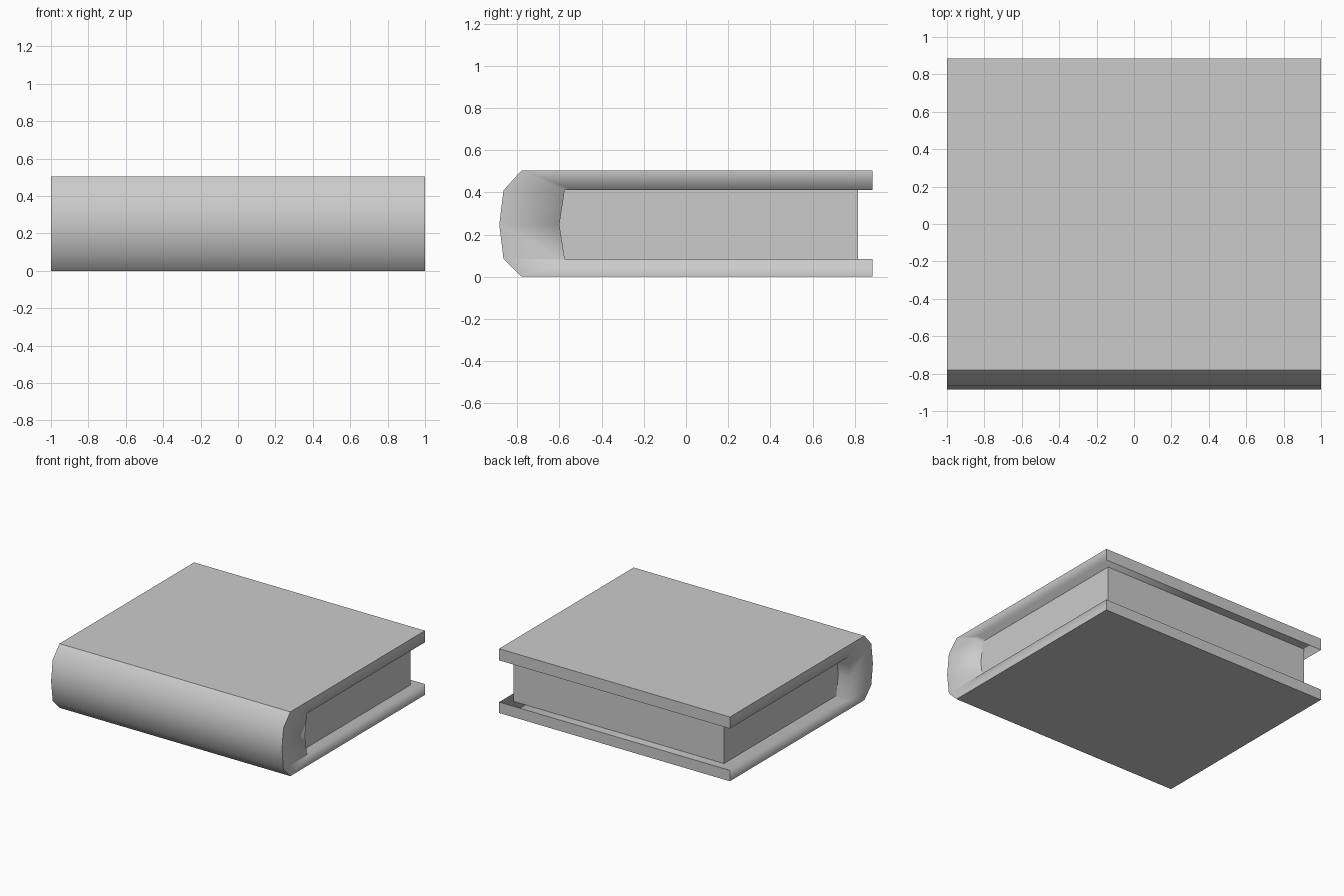
import bpy, bmesh

if "Cube" in bpy.data.objects:
    bpy.data.objects.remove(bpy.data.objects["Cube"])

# Cover cross-section (y, z): matching outer and inner points, back edge -> spine -> back edge
OUTER = [(0.885, 0.503), (-0.78, 0.503), (-0.865, 0.41), (-0.885, 0.247),
         (-0.865, 0.085), (-0.78, 0.0), (0.885, 0.0)]
INNER = [(0.885, 0.412), (-0.54, 0.412), (-0.575, 0.412), (-0.6, 0.247),
         (-0.575, 0.085), (-0.54, 0.085), (0.885, 0.085)]


def add_object(name, bm):
    bmesh.ops.recalc_face_normals(bm, faces=bm.faces[:])
    mesh = bpy.data.meshes.new(name)
    bm.to_mesh(mesh)
    bm.free()
    ob = bpy.data.objects.new(name, mesh)
    bpy.context.collection.objects.link(ob)
    return ob


# Cover: two boards and a thick rounded spine in one wrap
bm = bmesh.new()
kind = bm.faces.layers.int.new("kind")   # 0 inside and ends, 1 spine, 2 and up flat boards
rings = {(x, side): [bm.verts.new((x, y, z)) for y, z in pts]
         for x in (-1, 1) for side, pts in (("o", OUTER), ("i", INNER))}


def quad(verts, k):
    face = bm.faces.new(verts)
    face[kind] = k
    face.smooth = True


lo, li, ro, ri = rings[-1, "o"], rings[-1, "i"], rings[1, "o"], rings[1, "i"]
last = len(OUTER) - 1
for n in range(last):
    m = n + 1
    quad((lo[n], lo[m], ro[m], ro[n]), {0: 2, last - 1: 3}.get(n, 1))
    quad((li[n], ri[n], ri[m], li[m]), 0)
    quad((lo[n], li[n], li[m], lo[m]), 0)
    quad((ro[n], ro[m], ri[m], ri[n]), 0)
for n in (0, last):
    quad((lo[n], ro[n], ri[n], li[n]), 4)
for e in bm.edges:
    e.smooth = len({f[kind] for f in e.link_faces}) == 1
add_object("cover", bm)

# Page block, slightly inset from the boards
bm = bmesh.new()
bmesh.ops.create_cube(bm, size=1)
for v in bm.verts:
    v.co.x = 0.925 if v.co.x > 0 else -0.9
    v.co.y = 0.815 if v.co.y > 0 else -0.6
    v.co.z = 0.412 if v.co.z > 0 else 0.085
add_object("pages", bm)
